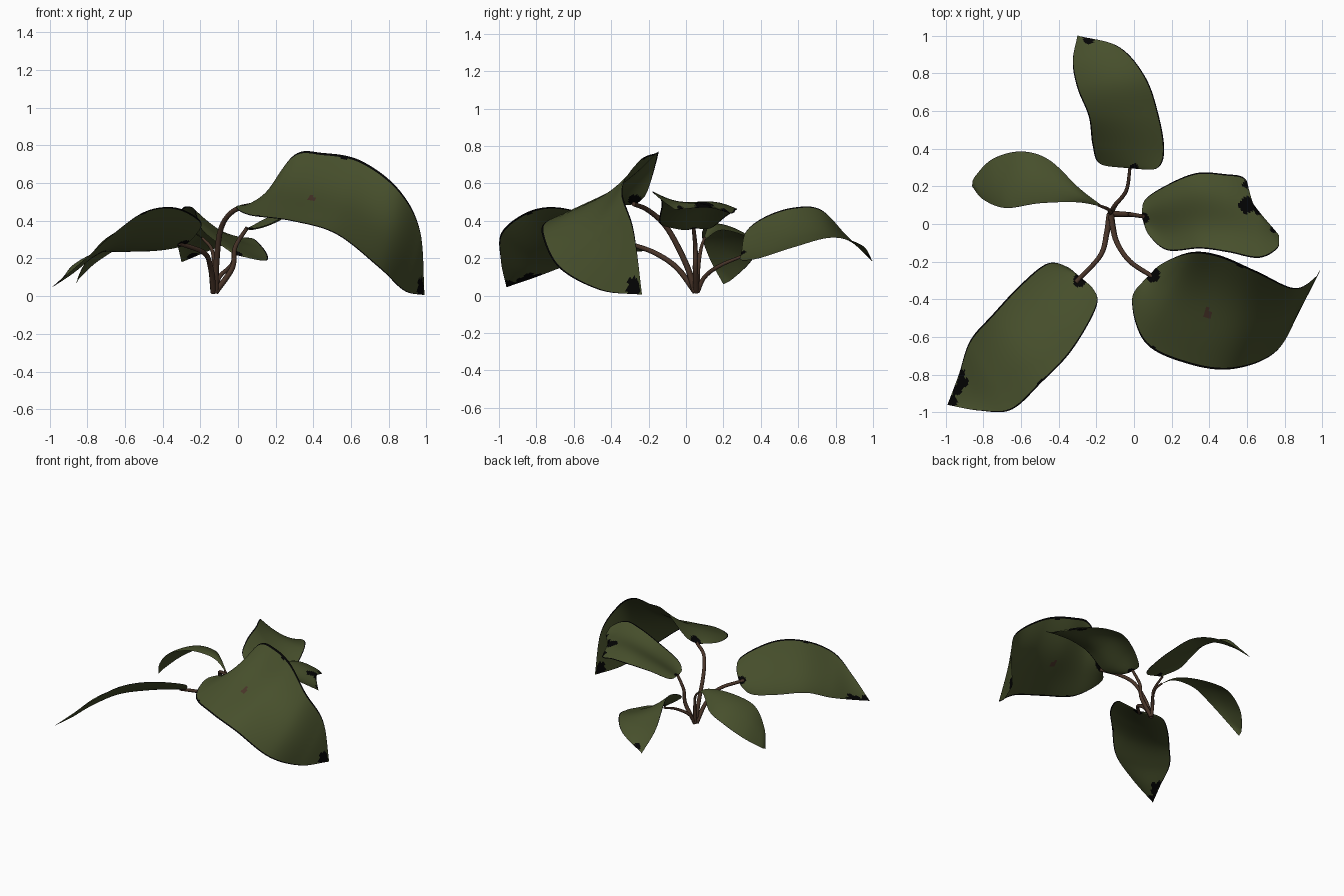
import bpy, bmesh, math
from mathutils import Vector


def material(name, rgb):
    m = bpy.data.materials.new(name)
    m.diffuse_color = (*rgb, 1)
    return m


GREEN = material("olive_leaf", (0.063, 0.079, 0.025))
BLACK = material("withered_edge", (0.001, 0.001, 0.001))
BROWN = material("brown_stem", (0.066, 0.035, 0.022))


def spline(points, n):
    """Catmull-Rom curve through the points, sampled n + 1 times."""
    p = [Vector(q) for q in points]
    p = [2 * p[0] - p[1]] + p + [2 * p[-1] - p[-2]]
    out, segs = [], len(p) - 3
    for k in range(n + 1):
        u = k / n * segs
        i = min(int(u), segs - 1)
        t = u - i
        a, b, c, d = p[i:i + 4]
        out.append(0.5 * (2 * b + (c - a) * t + (2 * a - 5 * b + 4 * c - d) * t * t
                          + (3 * b - a - 3 * c + d) * t ** 3))
    return out


def leaf(name, base, left, right, tip, arch, wave=0.0, dry=(), brown=(), rim=0.018, n=80):
    """Blade lofted between two edge curves. arch lifts the midrib, wave makes an
    S section; dry and brown are round spots (x, y, z, radius) of other colours."""
    lo = spline([base] + left + [tip], n)
    ro = spline([base] + right + [tip], n)
    across = [0, rim] + [i / 32 for i in range(1, 32)] + [1 - rim, 1]
    bm = bmesh.new()
    rows = []
    for k in range(n + 1):
        e = math.sin(math.pi * k / n)
        rows.append([bm.verts.new(lo[k].lerp(ro[k], s) + Vector(
            (0, 0, e * (4 * s * (1 - s) * arch + wave * math.sin(2 * math.pi * s)))))
            for s in across])

    def in_spot(c, spots):
        return any(math.hypot(c.x - x, c.y - y, 0.5 * (c.z - z)) < r for x, y, z, r in spots)

    last = len(across) - 2
    for k in range(n):
        for j in range(last + 1):
            f = bm.faces.new((rows[k][j], rows[k + 1][j], rows[k + 1][j + 1], rows[k][j + 1]))
            f.smooth = True
            c = f.calc_center_median()
            if j in (0, last) or in_spot(c, dry):
                f.material_index = 1
            elif in_spot(c, brown):
                f.material_index = 2
    bmesh.ops.remove_doubles(bm, verts=bm.verts, dist=0.0001)
    bm.normal_update()
    if sum(f.normal.z * f.calc_area() for f in bm.faces) < 0:
        bmesh.ops.reverse_faces(bm, faces=bm.faces)
    me = bpy.data.meshes.new(name)
    bm.to_mesh(me)
    bm.free()
    for m in (GREEN, BLACK, BROWN):
        me.materials.append(m)
    bpy.context.collection.objects.link(bpy.data.objects.new(name, me))


def stem(name, points, r0=0.016, r1=0.010):
    """Tapered round stalk along a smooth path."""
    pts = spline(points, 20)
    cu = bpy.data.curves.new(name, 'CURVE')
    cu.dimensions = '3D'
    cu.bevel_depth = 1.0
    cu.bevel_resolution = 2
    cu.use_fill_caps = True
    sp = cu.splines.new('POLY')
    sp.points.add(len(pts) - 1)
    for i, q in enumerate(pts):
        sp.points[i].co = (*q, 1)
        sp.points[i].radius = r0 + (r1 - r0) * i / (len(pts) - 1)
    sp.use_smooth = True
    cu.materials.append(BROWN)
    bpy.context.collection.objects.link(bpy.data.objects.new(name, cu))


# Large front-right leaf
leaf("front_right_leaf", (0.08, -0.27, 0.49),
     [(0.15, -0.21, 0.55), (0.3, -0.15, 0.75), (0.45, -0.165, 0.76),
      (0.65, -0.25, 0.72), (0.85, -0.34, 0.57), (0.965, -0.28, 0.35)],
     [(-0.01, -0.4, 0.475), (0.06, -0.63, 0.43), (0.28, -0.74, 0.40),
      (0.52, -0.77, 0.33), (0.75, -0.68, 0.15), (0.88, -0.46, 0.03)],
     (0.99, -0.235, 0.005), -0.05, -0.012,
     dry=[(0.1, -0.27, 0.5, 0.04), (0.9, -0.36, 0.17, 0.014), (0.965, -0.28, 0.02, 0.04),
          (0.09, -0.665, 0.42, 0.025), (0.57, -0.21, 0.74, 0.025)],
     brown=[(0.39, -0.45, 0.52, 0.018), (0.39, -0.48, 0.52, 0.018)])

# Right leaf
leaf("right_leaf", (0.04, 0.04, 0.36),
     [(0.06, 0.13, 0.36), (0.18, 0.21, 0.42), (0.33, 0.27, 0.46),
      (0.48, 0.265, 0.46), (0.59, 0.24, 0.44), (0.625, 0.12, 0.47)],
     [(0.08, -0.06, 0.36), (0.18, -0.14, 0.39), (0.35, -0.13, 0.49),
      (0.5, -0.15, 0.54), (0.66, -0.18, 0.555), (0.76, -0.13, 0.51)],
     (0.77, -0.06, 0.46), 0.0, 0.02,
     dry=[(0.6, 0.1, 0.48, 0.045), (0.66, 0.07, 0.47, 0.025), (0.6, 0.21, 0.45, 0.025),
          (0.74, -0.03, 0.46, 0.02), (0.05, 0.03, 0.36, 0.03)])

# Left leaf, narrow towards its stalk
leaf("left_leaf", (-0.16, 0.09, 0.29),
     [(-0.3, 0.115, 0.37), (-0.5, 0.11, 0.38), (-0.68, 0.085, 0.32),
      (-0.8, 0.13, 0.19)],
     [(-0.29, 0.19, 0.35), (-0.45, 0.34, 0.31), (-0.6, 0.385, 0.27),
      (-0.75, 0.345, 0.18), (-0.845, 0.25, 0.09)],
     (-0.86, 0.2, 0.06), 0.03, rim=0.01)

# Front-left leaf, folded along a sunken midrib
leaf("front_left_leaf", (-0.29, -0.29, 0.28),
     [(-0.35, -0.23, 0.26), (-0.46, -0.21, 0.24), (-0.6, -0.32, 0.235),
      (-0.75, -0.48, 0.23), (-0.87, -0.62, 0.17), (-0.93, -0.8, 0.10)],
     [(-0.22, -0.34, 0.33), (-0.2, -0.44, 0.40), (-0.33, -0.67, 0.47),
      (-0.49, -0.84, 0.45), (-0.65, -0.985, 0.34), (-0.82, -0.99, 0.19)],
     (-0.99, -0.96, 0.045), -0.055,
     dry=[(-0.92, -0.79, 0.1, 0.025), (-0.91, -0.84, 0.11, 0.03), (-0.94, -0.88, 0.09, 0.03),
          (-0.97, -0.94, 0.06, 0.035), (-0.29, -0.3, 0.28, 0.035),
          (-0.49, -0.85, 0.45, 0.025)])

# Back leaf
leaf("back_leaf", (-0.02, 0.295, 0.22),
     [(-0.18, 0.32, 0.34), (-0.22, 0.42, 0.42), (-0.24, 0.57, 0.47),
      (-0.3, 0.72, 0.46), (-0.325, 0.86, 0.32)],
     [(0.12, 0.295, 0.19), (0.16, 0.39, 0.20), (0.13, 0.58, 0.26),
      (0.06, 0.78, 0.31), (-0.08, 0.94, 0.27)],
     (-0.3, 1.0, 0.18), -0.04,
     dry=[(-0.24, 0.98, 0.2, 0.03), (0.0, 0.3, 0.21, 0.025)])

# Stalks rising from one crown
stem("front_right_stalk", [(-0.12, 0.05, 0.02), (-0.115, 0.0, 0.17), (-0.09, -0.1, 0.36),
                           (-0.02, -0.2, 0.455), (0.1, -0.28, 0.49)], 0.017, 0.012)
stem("right_stalk", [(-0.12, 0.055, 0.02), (-0.03, 0.05, 0.15), (-0.015, 0.05, 0.26),
                     (0.05, 0.04, 0.365)])
stem("left_stalk", [(-0.125, 0.06, 0.02), (-0.125, 0.065, 0.15), (-0.14, 0.08, 0.25),
                    (-0.19, 0.1, 0.31)], 0.014, 0.007)
stem("front_left_stalk", [(-0.13, 0.05, 0.02), (-0.145, -0.05, 0.15), (-0.18, -0.17, 0.23),
                          (-0.31, -0.31, 0.28)], 0.016, 0.012)
stem("back_stalk", [(-0.12, 0.06, 0.02), (-0.1, 0.1, 0.1), (-0.04, 0.18, 0.16),
                    (-0.02, 0.31, 0.215)], 0.014, 0.008)
